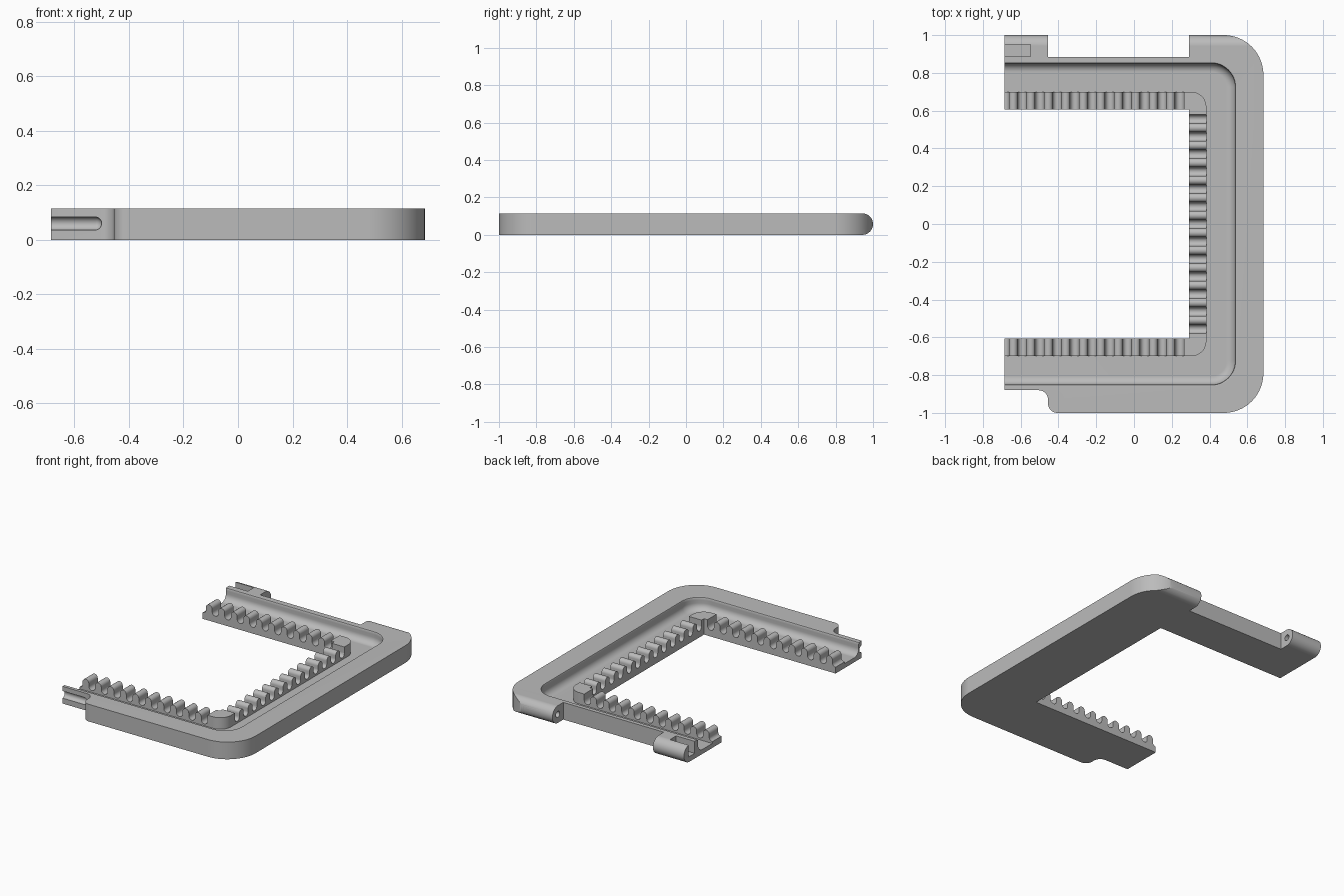
import bpy, bmesh, math
from math import sin, cos, radians

if "Cube" in bpy.data.objects:
    bpy.data.objects.remove(bpy.data.objects["Cube"])

HEIGHT, FLOOR = 0.115, 0.03
PITCH = 0.0926
R = PITCH / 4                      # radius of tooth crests and valleys
MID = HEIGHT / 2

grey = bpy.data.materials.new("plain grey")
grey.use_nodes = True
grey.diffuse_color = (0.5, 0.5, 0.5, 1)
grey.node_tree.nodes["Principled BSDF"].inputs["Base Color"].default_value = (0.5, 0.5, 0.5, 1)


def arc(cx, cy, r, a0, a1, n=12):
    angles = [radians(a0 + (a1 - a0) * i / n) for i in range(n + 1)]
    return [(cx + r * cos(a), cy + r * sin(a)) for a in angles]


def loft(name, loops):
    """Closed solid through matching loops of 3D points."""
    bm = bmesh.new()
    rings = [[bm.verts.new(p) for p in loop] for loop in loops]
    bm.faces.new(rings[0])
    bm.faces.new(rings[-1])
    n = len(rings[0])
    for a, b in zip(rings, rings[1:]):
        for i in range(n):
            j = (i + 1) % n
            bm.faces.new((a[i], a[j], b[j], b[i]))
    bmesh.ops.recalc_face_normals(bm, faces=bm.faces)
    mesh = bpy.data.meshes.new(name)
    bm.to_mesh(mesh)
    bm.free()
    mesh.materials.append(grey)
    ob = bpy.data.objects.new(name, mesh)
    bpy.context.collection.objects.link(ob)
    return ob


def prism_z(name, pts, z0, z1):
    return loft(name, [[(x, y, z) for x, y in pts] for z in (z0, z1)])


def prism_x(name, pts, x0, x1):
    return loft(name, [[(x, y, z) for y, z in pts] for x in (x0, x1)])


def prism_y(name, pts, y0, y1):
    return loft(name, [[(x, y, z) for x, z in pts] for y in (y0, y1)])


def activate(ob):
    bpy.ops.object.select_all(action='DESELECT')
    ob.select_set(True)
    bpy.context.view_layer.objects.active = ob


def combine(ob, tool, operation='DIFFERENCE'):
    activate(ob)
    mod = ob.modifiers.new("cut", 'BOOLEAN')
    mod.operation, mod.solver, mod.object = operation, 'EXACT', tool
    bpy.ops.object.modifier_apply(modifier=mod.name)
    bpy.data.objects.remove(tool)


# Frame: U-shaped plan with a stepped front corner and two back hinge barrels
plan = [(-0.685, -0.88)]
plan += arc(-0.505, -0.93, 0.05, 90, 0, 8)
plan += arc(-0.405, -0.95, 0.05, 180, 270, 8)
plan += arc(0.475, -0.79, 0.21, -90, 0, 20)
plan += arc(0.475, 0.79, 0.21, 0, 90, 20)
plan += [(0.29, 1), (0.29, 0.885), (-0.455, 0.885), (-0.455, 1), (-0.685, 1),
         (-0.685, 0.605), (0.29, 0.605), (0.29, -0.605), (-0.685, -0.605)]
frame = prism_z("frame", plan, -0.1, 0.3)

# Round the back edge into a half cylinder
side = [(-1.2, HEIGHT), (-1.2, 0)] + arc(1 - MID, MID, MID, -90, 90, 20)
combine(frame, prism_x("edge_rounder", side, -1, 1), 'INTERSECT')

# Channel: rounded wall section swept around the U
section = [(0.045 - x, FLOOR + 0.045 + z) for x, z in arc(0, 0, 0.045, -90, 0, 8)]
section += [(-0.01 + x, HEIGHT - 0.01 + z)
            for x, z in ((0.01, -0.01), (0.01, 0), (0.007, 0.007), (0, 0.01))]
section.append((-0.01, 0.3))
loops = []
for d, z in section:
    pts = [(-0.8, d - 0.85)]
    pts += arc(0.41, -0.725, 0.125 - d, -90, 0)
    pts += arc(0.41, 0.725, 0.125 - d, 0, 90)
    pts.append((-0.8, 0.85 - d))
    loops.append([(x, y, z) for x, y in pts])
combine(frame, loft("channel_cutter", loops))

# Latch pocket in the small barrel
pocket = [(-0.8, 0.886), (-0.547, 0.886), (-0.547, 0.95), (-0.8, 0.95)]
combine(frame, prism_z("pocket_cutter", pocket, 0.035, 0.3))

# Hinge pin bores in both barrels
for x0, x1 in ((-0.58, -0.4), (0.2, 0.45)):
    bore = arc(1 - MID, MID, 0.02, 0, 345, 23)
    combine(frame, prism_x("bore_cutter", bore, x0, x1))

# Round-ended slot in the front arm
slot = [(-0.8, 0.024)] + [(-0.524 + x, r) for x, r in arc(0, 0, 0.024, 0, 84, 7)[::-1]]
loops = [[(x, y, z) for y, z in arc(-0.88, 0.06, r, 0, 345, 23)] for x, r in slot]
combine(frame, loft("slot_cutter", loops))


# Rows of rounded teeth
def teeth(start, count, half_start):
    pts = []
    for k in range(count + 1):
        c = start + k * PITCH
        first = 270 if half_start and k == 0 else 180
        pts += arc(c, 0.042 + R, R, first, 360, 8)
        if k < count:
            pts += arc(c + PITCH / 2, 0.107 - R, R, 180, 0, 8)
    return pts + [(pts[-1][0], FLOOR), (pts[0][0], FLOOR)]


parts = [frame]
arm = teeth(-0.685, 10, True)
parts.append(prism_y("back_teeth", arm, 0.605, 0.70))
parts.append(prism_y("front_teeth", arm, -0.70, -0.605))
parts.append(prism_x("left_teeth", teeth(-6 * PITCH, 12, False), 0.29, 0.383))

# Corner pads joining the rows
end = 6 * PITCH + R
pad = [(0.264, 0.605), (0.264, 0.70)] + arc(0.303, 0.62, 0.08, 90, 0)
pad += [(0.383, end), (0.29, end), (0.29, 0.605)]
for name, s in (("back_corner_pad", 1), ("front_corner_pad", -1)):
    parts.append(prism_z(name, [(x, s * y) for x, y in pad], FLOOR, 0.107))

# Smooth curved faces, keep edges crisp
for ob in parts:
    activate(ob)
    bpy.ops.object.shade_smooth_by_angle(angle=radians(30))
    mod = ob.modifiers.new("weighted normals", 'WEIGHTED_NORMAL')
    mod.keep_sharp = True
